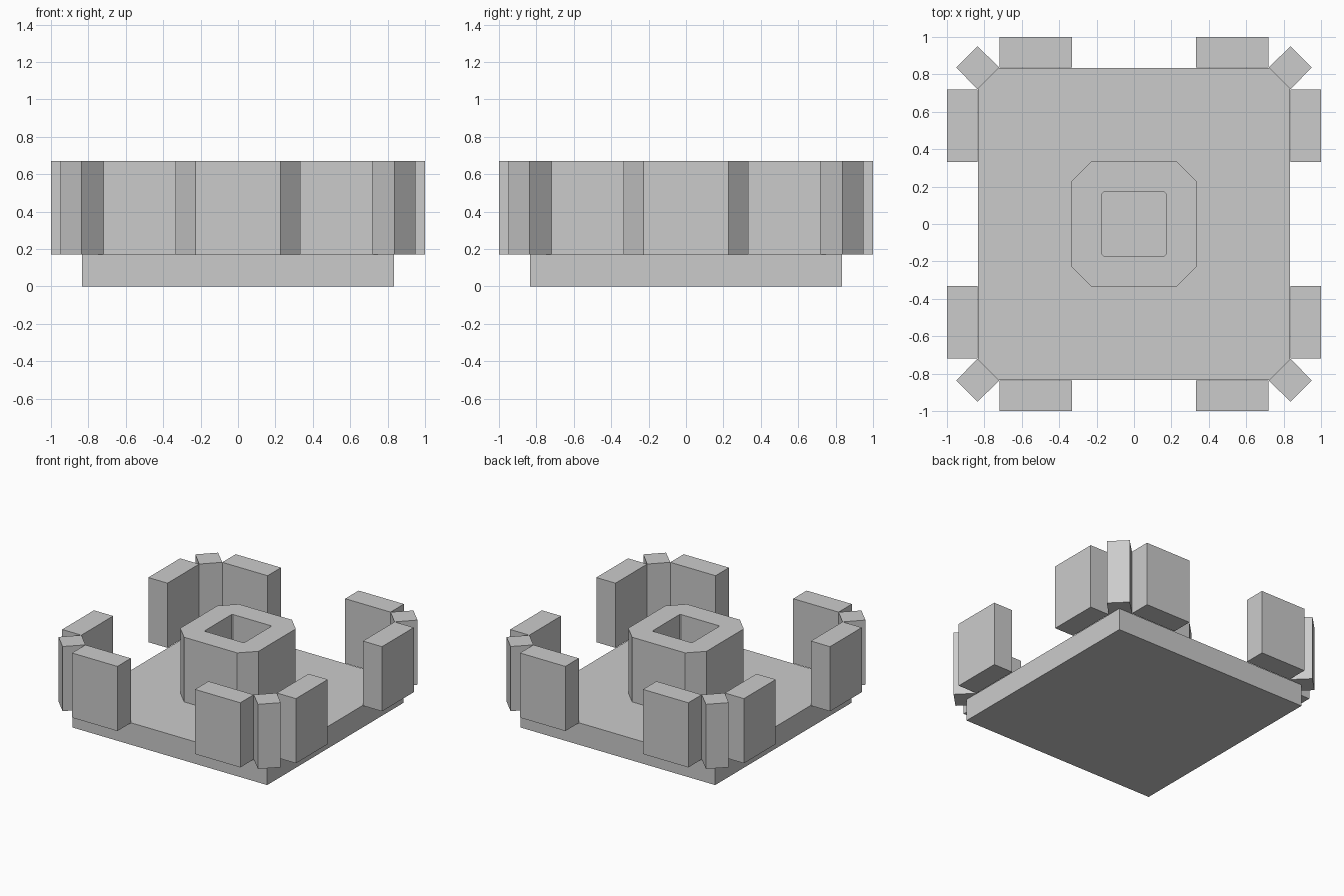
import bpy, bmesh

if "Cube" in bpy.data.objects:
    bpy.data.objects.remove(bpy.data.objects["Cube"])

BASE_TOP, TOP = 0.17, 0.67
HALF = 0.833  # half width of the floor plate


def new_object(name, bm):
    bmesh.ops.recalc_face_normals(bm, faces=bm.faces)
    mesh = bpy.data.meshes.new(name)
    bm.to_mesh(mesh)
    bm.free()
    obj = bpy.data.objects.new(name, mesh)
    bpy.context.collection.objects.link(obj)
    return obj


def prism(name, outline, z0, z1):
    bm = bmesh.new()
    face = bm.faces.new([bm.verts.new((x, y, z0)) for x, y in outline])
    up = bmesh.ops.extrude_face_region(bm, geom=[face], use_keep_orig=True)
    verts = [g for g in up["geom"] if isinstance(g, bmesh.types.BMVert)]
    bmesh.ops.translate(bm, verts=verts, vec=(0, 0, z1 - z0))
    return new_object(name, bm)


def cut_square(r, c):
    """Square of half width r with corners cut off by c."""
    k = r - c
    return [(r, -k), (r, k), (k, r), (-k, r), (-r, k), (-r, -k), (-k, -r), (k, -r)]


# Floor plate
prism("floor_plate", [(-HALF, -HALF), (HALF, -HALF), (HALF, HALF), (-HALF, HALF)], 0, BASE_TOP)

# Hollow central tower: matching outer and inner loops bridged into a ring
bm = bmesh.new()
loops = [[bm.verts.new((x, y, z)) for x, y in cut_square(r, c)]
         for r, c, z in ((0.335, 0.108, BASE_TOP), (0.335, 0.108, TOP),
                         (0.17, 0.008, TOP), (0.17, 0.008, BASE_TOP))]
for i in range(4):
    a, b = loops[i], loops[(i + 1) % 4]
    for j in range(8):
        k = (j + 1) % 8
        bm.faces.new((a[j], a[k], b[k], b[j]))
new_object("central_tower", bm)

# Battlements: two wall blocks and a turned corner block at each corner
for side, sx, sy in (("front_left", -1, -1), ("front_right", 1, -1),
                     ("back_left", -1, 1), ("back_right", 1, 1)):
    block = [(0.332, 0.836), (0.72, 0.836), (0.72, 1), (0.332, 1)]
    corner = [(0.72, 0.836), (0.836, 0.72), (0.95, 0.836), (0.836, 0.95)]
    prism(f"{side}_wall_y", [(x * sx, y * sy) for x, y in block], BASE_TOP, TOP)
    prism(f"{side}_wall_x", [(y * sx, x * sy) for x, y in block], BASE_TOP, TOP)
    prism(f"{side}_corner_block", [(x * sx, y * sy) for x, y in corner], BASE_TOP, TOP)
